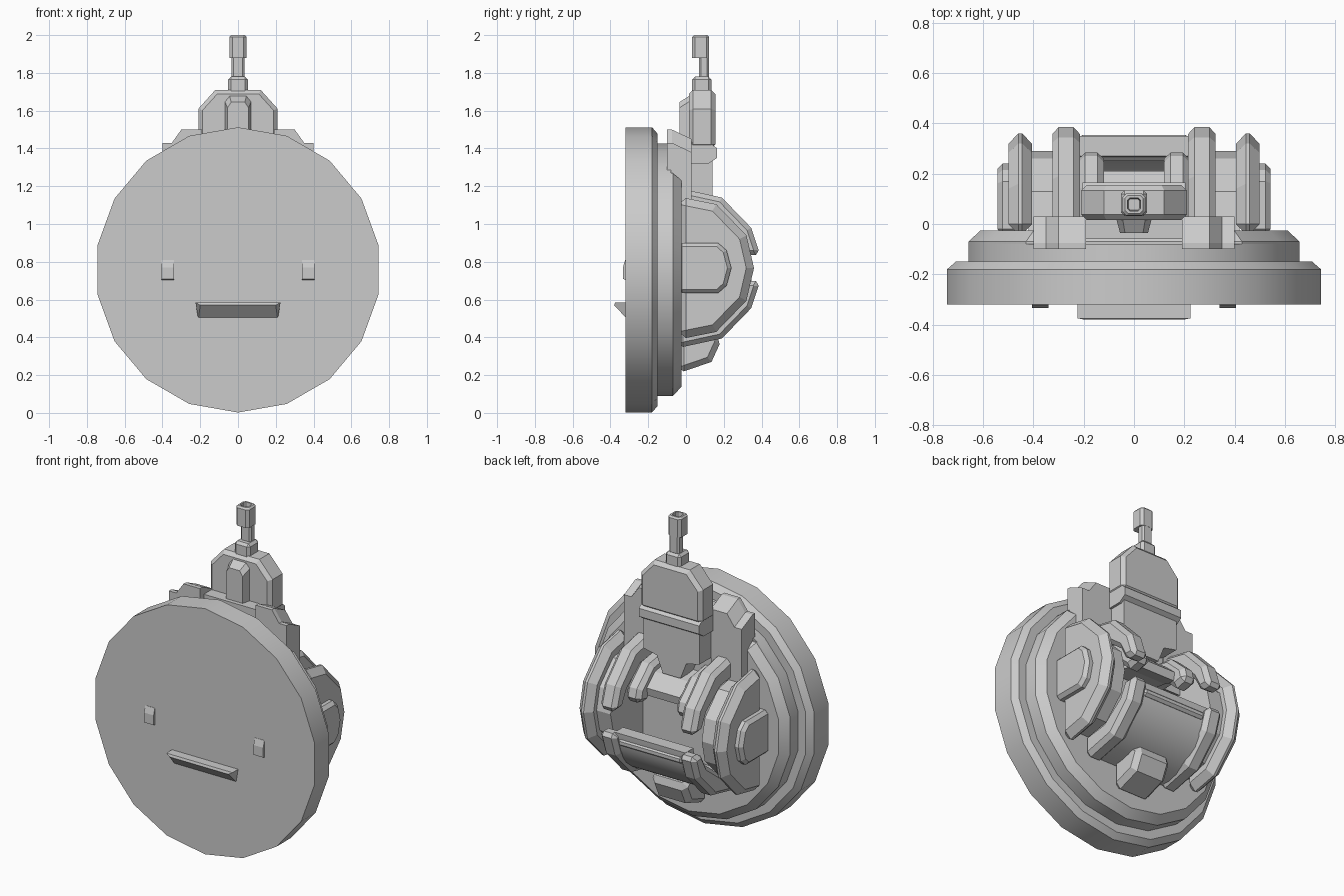
import bpy, bmesh, math

if bpy.data.objects.get("Cube"):
    bpy.data.objects.remove(bpy.data.objects["Cube"])

GREY = (0.6, 0.6, 0.6, 1)
grey = bpy.data.materials.new("plain grey")
grey.use_nodes = True
grey.diffuse_color = GREY
grey.node_tree.nodes["Principled BSDF"].inputs["Base Color"].default_value = GREY
CZ = 0.76  # height of the disc and pod axis


def finish(name, bm, smooth=None, bevel=0):
    bmesh.ops.recalc_face_normals(bm, faces=bm.faces)
    mesh = bpy.data.meshes.new(name)
    bm.to_mesh(mesh)
    bm.free()
    mesh.materials.append(grey)
    if smooth:
        mesh.shade_smooth()
        mesh.set_sharp_from_angle(angle=math.radians(smooth))
    ob = bpy.data.objects.new(name, mesh)
    bpy.context.collection.objects.link(ob)
    if bevel:
        mod = ob.modifiers.new("chamfer", "BEVEL")
        mod.width, mod.segments = bevel, 1
        mod.limit_method, mod.angle_limit = "ANGLE", math.radians(60)
    return ob


def loft(name, rings, smooth=None, bevel=0):
    """Join equal-length rings of points and cap both ends."""
    bm = bmesh.new()
    loops = [[bm.verts.new(p) for p in ring] for ring in rings]
    n = len(loops[0])
    for a, b in zip(loops, loops[1:]):
        for i in range(n):
            j = (i + 1) % n
            bm.faces.new((a[i], a[j], b[j], b[i]))
    bm.faces.new(loops[0])
    bm.faces.new(loops[-1])
    return finish(name, bm, smooth, bevel)


def side_prism(name, yz, x0, x1, **kw):
    return loft(name, [[(x, y, z) for y, z in yz] for x in (x0, x1)], **kw)


def front_prism(name, xz, y0, y1, **kw):
    return loft(name, [[(x, y, z) for x, z in xz] for y in (y0, y1)], **kw)


def box(name, x0, x1, y0, y1, z0, z1, bevel=0):
    return side_prism(name, [(y0, z0), (y1, z0), (y1, z1), (y0, z1)], x0, x1, bevel=bevel)


def both(xz):
    """Complete a right-half outline, listed top to bottom, with its mirror."""
    return xz + [(-x, z) for x, z in reversed(xz)]


def flip(yz):
    return [(y, 2 * 0.767 - z) for y, z in yz]


def circle(r, steps=range(18)):
    return [(r * math.sin(math.radians(20 * k)), CZ - 0.003 + r * math.cos(math.radians(20 * k)))
            for k in steps]


# Face disc and the stepped layers behind it
def disc(name, layers, steps=range(18)):
    return loft(name, [[(x, y, z) for x, z in circle(r, steps)] for y, r in layers], smooth=25)


disc("face_disc", [(-0.32, 0.755), (-0.18, 0.755), (-0.15, 0.72)])
disc("rear_ring", [(-0.16, 0.668), (-0.08, 0.668)])
disc("rear_plate", [(-0.09, 0.668), (-0.07, 0.668), (-0.025, 0.62)], range(2, 17))

# Face details
loft("mouth", [[(-w, y, z) for y, z, w in pts] + [] for pts in (
    [(-0.31, 0.495, 0.21), (-0.38, 0.57, 0.2), (-0.375, 0.585, 0.225), (-0.31, 0.585, 0.225)],
    [(-0.31, 0.495, -0.21), (-0.38, 0.57, -0.2), (-0.375, 0.585, -0.225), (-0.31, 0.585, -0.225)])])
eye = [(-0.31, 0.7), (-0.334, 0.71), (-0.334, 0.77), (-0.322, 0.81), (-0.31, 0.81)]

# Pod outlines, from the top round the back to the bottom
rim = [(-0.04, 1.145), (0.16, 1.105), (0.32, 0.94), (0.36, 0.767)]
hub = [(-0.04, 0.9), (0.17, 0.9), (0.215, 0.86), (0.24, 0.767)]
drum = [(-0.04, 1.06), (0.13, 1.03), (0.26, 0.9), (0.29, 0.767)]
arm = [(-0.04, 1.19), (0.19, 1.14), (0.345, 0.98), (0.385, 0.86), (0.37, 0.835),
       (0.3, 0.835), (0.25, 0.93), (0.12, 1.03), (-0.04, 1.05)]
cheek = [(-0.04, 1.1), (0.15, 1.07), (0.27, 0.96), (0.29, 0.88), (0.2, 0.86), (0.1, 0.95), (-0.04, 0.95)]


def whole(yz):
    return yz + flip(yz[:-1])[::-1]


for s, side in ((1, "left"), (-1, "right")):
    side_prism(side + "_eye", eye, s * 0.34, s * 0.405)
    side_prism(side + "_pod_rim", whole(rim), s * 0.405, s * 0.5, bevel=0.04)
    side_prism(side + "_pod_hub", whole(hub), s * 0.45, s * 0.543, bevel=0.02)
    side_prism(side + "_pod_drum", whole(drum), s * 0.31, s * 0.42)
    side_prism(side + "_upper_arm", arm, s * 0.215, s * 0.325, bevel=0.025)
    side_prism(side + "_lower_arm", flip(arm), s * 0.215, s * 0.325, bevel=0.025)
    side_prism(side + "_hood_cheek", cheek, s * 0.12, s * 0.22, bevel=0.025)
    # Stepped shoulder beside the neck, its top sloping to the back
    outline = [(0.19, 1.5), (0.3, 1.5), (0.35, 1.43), (0.4, 1.43), (0.4, 1.0), (0.19, 1.0)]
    loft(side + "_shoulder", [[(s * x, y, z - d) for x, z in outline]
                              for y, d in ((-0.1, 0), (-0.075, 0), (0.03, 0.05))])

# Hood bar, open bucket and belly block between the pods
side_prism("hood_bar", [(-0.04, 1.05), (0.13, 1.02), (0.21, 0.95), (0.2, 0.9), (0.1, 0.93), (-0.04, 0.95)],
           -0.14, 0.14)


def arc(r, squash=1):
    return [(-0.04 + r * math.cos(t), 0.7 - r * squash * math.sin(t))
            for t in (math.radians(10 * k) for k in range(10))]


side_prism("bucket", arc(0.39, 0.86) + arc(0.31, 0.8)[::-1], -0.24, 0.24, smooth=25)
box("bucket_lip", -0.22, 0.22, 0.25, 0.355, 0.62, 0.67, bevel=0.015)
side_prism("belly_block", [(-0.04, 0.21), (0.135, 0.27), (0.19, 0.39), (0.1, 0.46), (-0.04, 0.46)],
           -0.12, 0.12, bevel=0.03)

# Neck, its waist band and front nub
front_prism("neck_lower", both([(0.19, 1.4), (0.19, 1.15), (0.1, 1.13), (0.06, 1.03)]), -0.04, 0.14)
box("neck_front_plate", -0.2, 0.2, -0.06, 0.02, 1.0, 1.45)
side_prism("neck_band", [(0.02, 1.32), (0.12, 1.32), (0.165, 1.35), (0.165, 1.4), (0.12, 1.435), (0.02, 1.435)],
           -0.205, 0.205)
front_prism("neck_upper", both([(0.12, 1.71), (0.21, 1.61), (0.21, 1.4)]), 0.015, 0.155, bevel=0.022)
nub = both([(0.045, 1.68), (0.07, 1.65), (0.07, 1.38)])
loft("neck_nub", [[(x * k, y, z - d) for x, z in nub]
                  for y, k, d in ((-0.035, 0.8, 0.035), (0.02, 1, 0))])

# Antenna with a notched stem and hollow tip
box("antenna_base", -0.052, 0.052, 0.032, 0.135, 1.69, 1.78, bevel=0.015)
box("antenna_stem", -0.035, 0.035, 0.07, 0.122, 1.77, 1.9, bevel=0.01)


def square(w, z):
    c = w * 0.65
    return [(x, y + 0.078, z) for x, y in
            ((c, -w), (w, -c), (w, c), (c, w), (-c, w), (-w, c), (-w, -c), (-c, -w))]


loft("antenna_tip", [square(0.045, 1.88), square(0.045, 1.99), square(0.036, 2.0),
                     square(0.026, 2.0), square(0.022, 1.96)])
